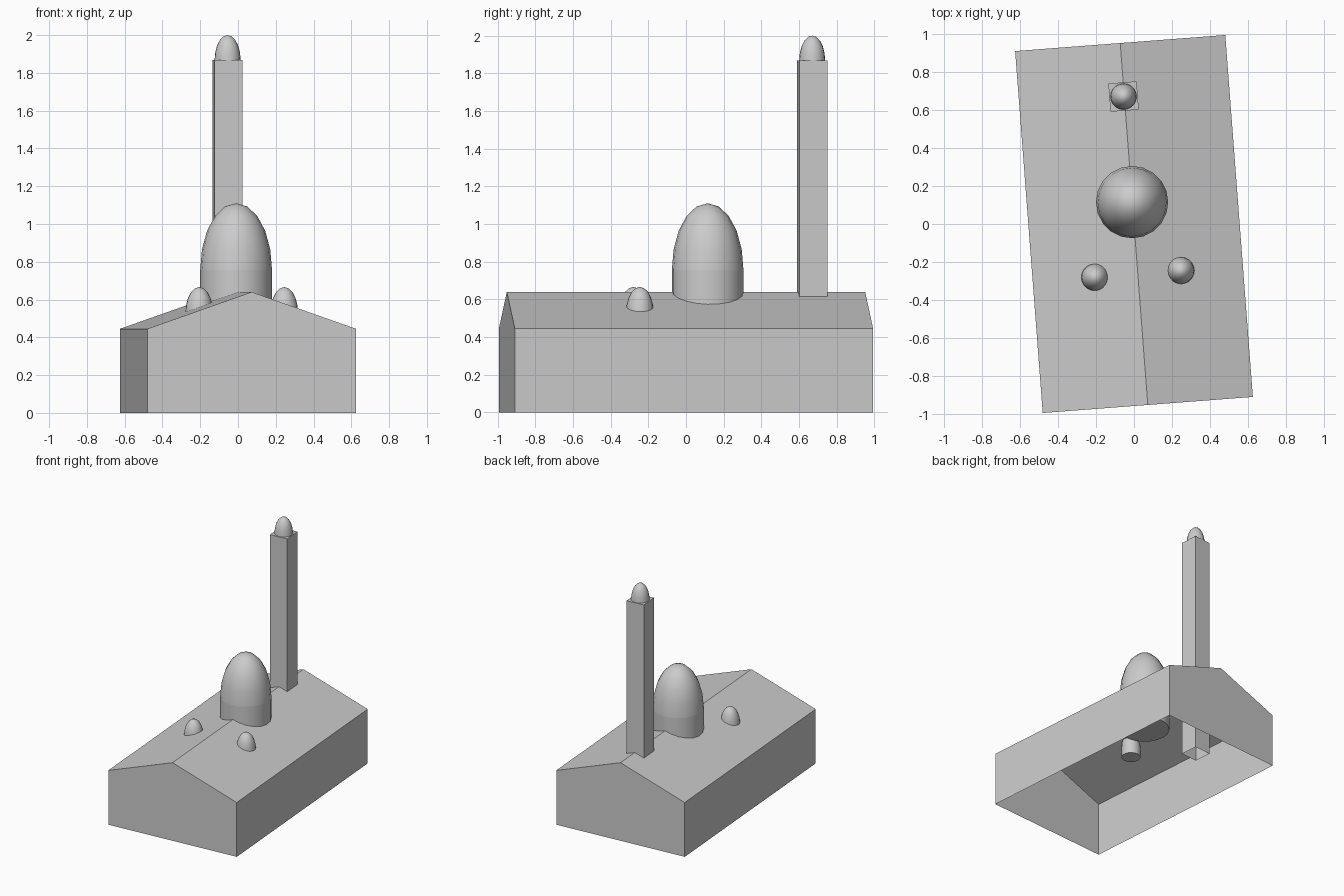
import bpy
import bmesh
import math

cube = bpy.data.objects.get("Cube")
if cube:
    bpy.data.objects.remove(cube, do_unlink=True)

TURN = math.radians(4.36)      # the hall and tower stand slightly turned
EAVES, RIDGE = 0.445, 0.64

stone = bpy.data.materials.new("grey stone")
stone.use_nodes = True
grey = (0.6, 0.6, 0.6, 1)
stone.diffuse_color = grey
stone.node_tree.nodes["Principled BSDF"].inputs["Base Color"].default_value = grey


def add_object(name, bm, location=(0, 0, 0), turn=0, smooth=False):
    bmesh.ops.recalc_face_normals(bm, faces=bm.faces)
    mesh = bpy.data.meshes.new(name)
    bm.to_mesh(mesh)
    bm.free()
    mesh.materials.append(stone)
    obj = bpy.data.objects.new(name, mesh)
    bpy.context.collection.objects.link(obj)
    obj.location = location
    obj.rotation_euler.z = turn
    if smooth:
        bpy.ops.object.select_all(action="DESELECT")
        obj.select_set(True)
        bpy.context.view_layer.objects.active = obj
        bpy.ops.object.shade_smooth_by_angle(angle=math.radians(35))
    return obj


def open_below(bm):
    """Remove the floor and give the normals their direction first."""
    bmesh.ops.recalc_face_normals(bm, faces=bm.faces)
    floor = [f for f in bm.faces if f.normal.z < -0.9]
    bmesh.ops.delete(bm, geom=floor, context="FACES_ONLY")


def gabled_hall(name, width, length):
    bm = bmesh.new()
    w = width / 2
    outline = [(-w, 0), (w, 0), (w, EAVES), (0, RIDGE), (-w, EAVES)]
    gable = bm.faces.new([bm.verts.new((x, -length / 2, z)) for x, z in outline])
    result = bmesh.ops.extrude_face_region(bm, geom=[gable], use_keep_orig=True)
    moved = [v for v in result["geom"] if isinstance(v, bmesh.types.BMVert)]
    bmesh.ops.translate(bm, verts=moved, vec=(0, length, 0))
    open_below(bm)
    add_object(name, bm, turn=TURN)


def square_tower(name, x, y, side, height):
    bm = bmesh.new()
    bmesh.ops.create_cube(bm, size=1)
    bmesh.ops.scale(bm, verts=bm.verts, vec=(side, side, height))
    bmesh.ops.translate(bm, verts=bm.verts, vec=(0, 0, height / 2))
    open_below(bm)
    add_object(name, bm, (x, y, 0), TURN)


def drum(name, x, y, radius, bottom, top):
    bm = bmesh.new()
    bmesh.ops.create_cone(bm, cap_ends=True, segments=20, radius1=radius,
                          radius2=radius, depth=top - bottom)
    add_object(name, bm, (x, y, (bottom + top) / 2), smooth=True)


def tall_dome(name, x, y, radius, bottom, top):
    """Upper half of a stretched sphere."""
    bm = bmesh.new()
    bmesh.ops.create_uvsphere(bm, u_segments=20, v_segments=10, radius=1)
    lower = [v for v in bm.verts if v.co.z < -0.01]
    bmesh.ops.delete(bm, geom=lower, context="VERTS")
    bmesh.ops.scale(bm, verts=bm.verts, vec=(radius, radius, top - bottom))
    add_object(name, bm, (x, y, bottom), smooth=True)


# Hall with a pitched roof, hollow and open underneath
gabled_hall("hall", 1.108, 1.908)

# Tower with its finial
square_tower("tower", -0.055, 0.67, 0.149, 1.867)
tall_dome("tower_finial", -0.055, 0.67, 0.069, 1.867, 2.0)

# Domes on drums that start at eaves level
for name, x, y, radius, base, top in [
    ("main", -0.01, 0.115, 0.19, 0.757, 1.11),
    ("right_small", -0.205, -0.28, 0.073, 0.53, 0.666),
    ("left_small", 0.245, -0.245, 0.073, 0.53, 0.666),
]:
    drum(name + "_drum", x, y, radius, EAVES, base)
    tall_dome(name + "_dome", x, y, radius, base, top)
